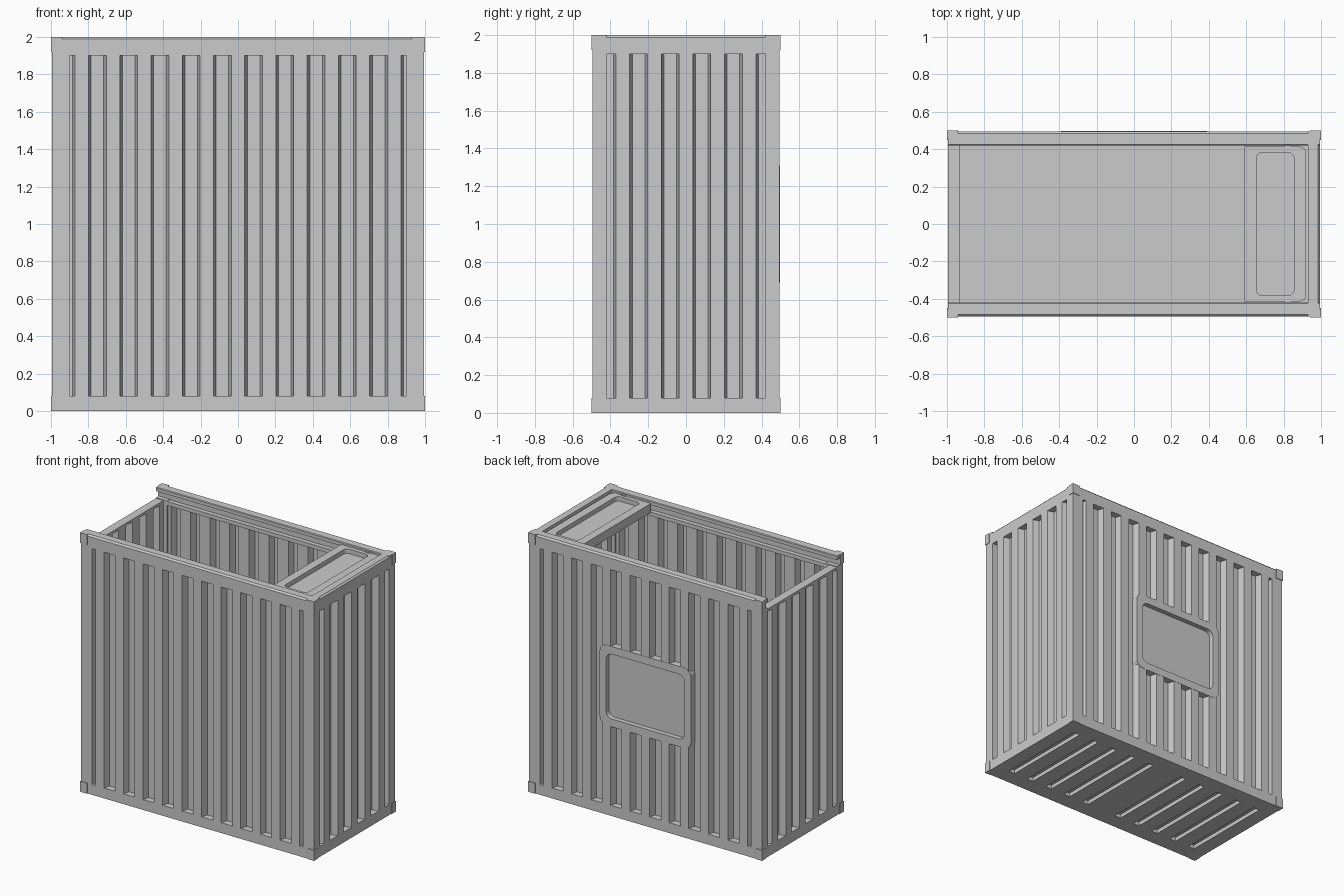
import bpy, bmesh, math

cube = bpy.data.objects.get("Cube")
if cube:
    bpy.data.objects.remove(cube, do_unlink=True)

grey = bpy.data.materials.new("light_grey")
grey.use_nodes = True
colour = (0.6, 0.6, 0.6, 1)
grey.diffuse_color = colour
grey.node_tree.nodes["Principled BSDF"].inputs["Base Color"].default_value = colour


def prism(name, outline, axis, start, end):
    """Extrude a 2D outline along an axis."""
    place = {"x": lambda u, v, w: (w, u, v),
             "y": lambda u, v, w: (u, w, v),
             "z": lambda u, v, w: (u, v, w)}[axis]
    bm = bmesh.new()
    low = [bm.verts.new(place(u, v, start)) for u, v in outline]
    high = [bm.verts.new(place(u, v, end)) for u, v in outline]
    bm.faces.new(low)
    bm.faces.new(high[::-1])
    n = len(outline)
    for i in range(n):
        j = (i + 1) % n
        bm.faces.new((low[i], low[j], high[j], high[i]))
    bmesh.ops.recalc_face_normals(bm, faces=bm.faces)
    mesh = bpy.data.meshes.new(name)
    bm.to_mesh(mesh)
    bm.free()
    mesh.materials.append(grey)
    obj = bpy.data.objects.new(name, mesh)
    bpy.context.collection.objects.link(obj)
    return obj


def box(name, x, y, z):
    return prism(name, [(x[0], y[0]), (x[1], y[0]), (x[1], y[1]), (x[0], y[1])], "z", *z)


def rounded(cx, cy, hx, hy, r, steps=5):
    """Outline of a rectangle with rounded corners."""
    pts = []
    for q, (sx, sy) in enumerate([(1, 1), (-1, 1), (-1, -1), (1, -1)]):
        for k in range(steps + 1):
            a = math.pi / 2 * (q + k / steps)
            pts.append((cx + sx * (hx - r) + r * math.cos(a),
                        cy + sy * (hy - r) + r * math.sin(a)))
    return pts


def cut(obj, cutter):
    """Subtract the cutter, bake the result and drop the cutter."""
    cutter.hide_render = True
    mod = obj.modifiers.new("cut", "BOOLEAN")
    mod.operation = "DIFFERENCE"
    mod.solver = "EXACT"
    mod.object = cutter
    bpy.context.view_layer.update()
    graph = bpy.context.evaluated_depsgraph_get()
    baked = bpy.data.meshes.new_from_object(obj.evaluated_get(graph))
    obj.modifiers.clear()
    obj.data = baked
    bpy.data.objects.remove(cutter, do_unlink=True)


PITCH, DEPTH, SHEET = 0.167, 0.05, 0.015
FLOOR, WALL_TOP = 0.08, 1.9


def corrugated(name, half, ribs, axis_swap, side, face):
    """Corrugated sheet whose ribs reach out to the given face distance."""
    def line(base, shrink):
        pts = [(-half, base)]
        for i in range(ribs):
            c = (i - (ribs - 1) / 2) * PITCH
            foot, crest = 0.05 - shrink, 0.036 - shrink
            pts += [(c - foot, base), (c - crest, base + DEPTH),
                    (c + crest, base + DEPTH), (c + foot, base)]
        return pts + [(half, base)]
    outline = line(face - DEPTH, 0) + line(face - DEPTH - SHEET, 0.012)[::-1]
    outline = [(side * v, u) if axis_swap else (u, side * v) for u, v in outline]
    return prism(name, outline, "z", FLOOR, WALL_TOP)


# Corrugated walls
corrugated("front_wall", 0.9, 11, False, -1, 0.495)
back_wall = corrugated("back_wall", 0.9, 11, False, 1, 0.495)
for name, side in (("left_wall", 1), ("right_wall", -1)):
    corrugated(name, 0.42, 5, True, side, 0.995)

# Framed recessed panel in the back wall
cut(back_wall, prism("cutter", rounded(0, 1, 0.38, 0.3, 0.05), "y", 0.3, 0.6))
panel = prism("back_panel", rounded(0, 1, 0.39, 0.31, 0.06), "y", 0.43, 0.497)
cut(panel, prism("cutter", rounded(0, 1, 0.335, 0.25, 0.05), "y", 0.46, 0.6))

# Base with transverse slots underneath
base = box("base", (-0.995, 0.995), (-0.495, 0.495), (0, FLOOR))
for side in (-1, 1):
    for i in range(5):
        c = side * (0.155 + 0.175 * i)
        cut(base, box("cutter", (c - 0.027, c + 0.027), (-0.37, 0.37), (-0.1, 0.03)))

# Grooved side rails that guide a sliding lid
rail = [(0.495, WALL_TOP), (0.495, 1.988), (0.483, 2), (0.425, 2), (0.42, 1.995),
        (0.42, 1.97), (0.455, 1.97), (0.455, 1.915), (0.42, 1.915), (0.42, 1.885),
        (0.445, 1.885), (0.445, WALL_TOP)]
for name, side in (("front_rail", -1), ("back_rail", 1)):
    prism(name, [(side * y, z) for y, z in rail], "x", -0.995, 0.995)

# End rails: full height on the left, a low sill on the open right end
end_rail = [(0.93, 1.885), (0.945, 1.885), (0.945, WALL_TOP), (0.995, WALL_TOP),
            (0.995, 1.988), (0.983, 2), (0.93, 2)]
prism("left_rail", end_rail, "y", -0.495, 0.495)
box("right_sill", (-0.995, -0.93), (-0.43, 0.43), (1.895, 1.915))

# Corner posts and corner blocks
for sx, ns in ((1, "left"), (-1, "right")):
    for sy, nf in ((1, "back"), (-1, "front")):
        def corner(part, x, y, z):
            box(f"{nf}_{ns}_{part}", sorted(sx * v for v in x), sorted(sy * v for v in y), z)
        corner("post", (0.9, 0.995), (0.42, 0.495), (FLOOR, 1.92))
        corner("lower_block", (0.94, 1), (0.45, 0.5), (0, 0.08))
        corner("upper_block", (0.94, 1), (0.455, 0.5), (1.92, 2))

# Fixed top plate with a rounded tray
plate_outline = [(0.59, -0.414)]
plate_outline += [p for p in rounded(0.755, 0, 0.165, 0.414, 0.035) if p[0] > 0.8 and p[1] < 0]
plate_outline += [p for p in rounded(0.755, 0, 0.165, 0.414, 0.035) if p[0] > 0.8 and p[1] > 0]
plate_outline += [(0.59, 0.414)]
plate = prism("top_plate", plate_outline, "z", 1.915, 1.985)
cut(plate, prism("cutter", rounded(0.755, 0, 0.1, 0.382, 0.03), "z", 1.95, 2.1))
for name, side in (("front_catch", -1), ("back_catch", 1)):
    box(name, (0.805, 0.84), sorted((side * 0.405, side * 0.425)), (1.92, 1.99))
